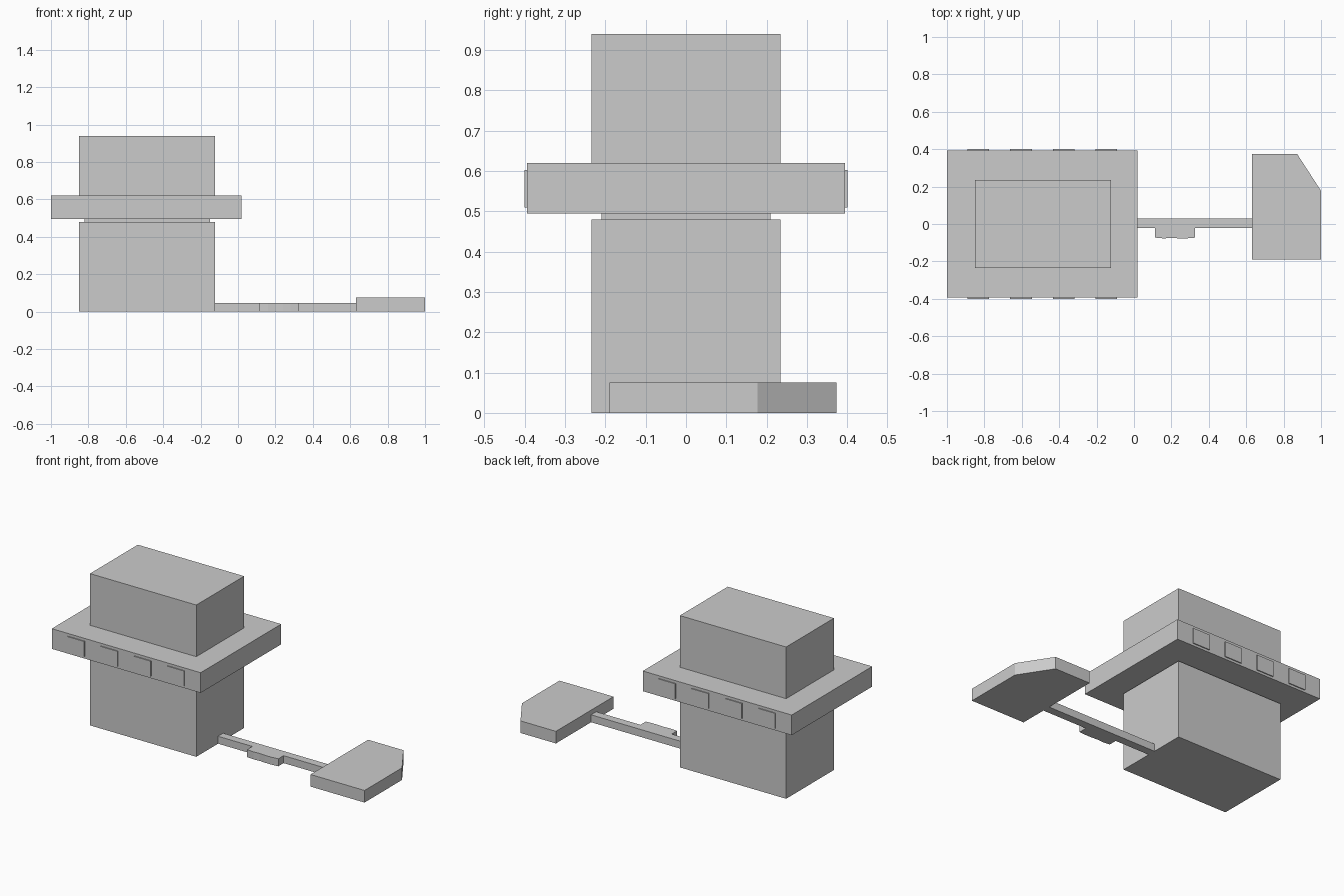
import bpy, bmesh

if "Cube" in bpy.data.objects:
    bpy.data.objects.remove(bpy.data.objects["Cube"])


def prism(name, outline, z0, z1):
    """Extrude a plan-view outline (counter-clockwise) from z0 to z1."""
    bm = bmesh.new()
    base = bm.faces.new([bm.verts.new((x, y, z0)) for x, y in outline])
    top = bmesh.ops.extrude_face_region(bm, geom=[base])["geom"]
    bmesh.ops.translate(bm, vec=(0, 0, z1 - z0),
                        verts=[v for v in top if isinstance(v, bmesh.types.BMVert)])
    bmesh.ops.recalc_face_normals(bm, faces=bm.faces)
    mesh = bpy.data.meshes.new(name)
    bm.to_mesh(mesh)
    bm.free()
    obj = bpy.data.objects.new(name, mesh)
    bpy.context.collection.objects.link(obj)
    return obj


def box(name, x0, x1, y0, y1, z0, z1):
    return prism(name, [(x0, y0), (x1, y0), (x1, y1), (x0, y1)], z0, z1)


# Main building: lower block, recessed neck, wide deck, upper block
box("lower_block", -0.85, -0.122, -0.234, 0.234, 0, 0.48)
box("neck", -0.82, -0.15, -0.21, 0.21, 0.48, 0.495)
box("deck", -1.0, 0.02, -0.394, 0.394, 0.495, 0.62)
box("upper_block", -0.85, -0.122, -0.234, 0.234, 0.62, 0.94)

# Shallow window panels along both long sides of the deck
for i in range(4):
    x = -0.89 + i * 0.228
    for side, y0, y1 in (("front", -0.4, -0.394), ("back", 0.394, 0.4)):
        box(f"window_{side}_{i + 1}", x, x + 0.116, y0, y1, 0.509, 0.603)

# Walkway with a small step beside it
box("walkway", -0.122, 0.63, -0.021, 0.029, 0, 0.046)
prism("walkway_step", [(0.113, -0.021), (0.113, -0.073), (0.16, -0.077), (0.2, -0.074),
                       (0.24, -0.077), (0.28, -0.077), (0.327, -0.073), (0.327, -0.021)],
      0, 0.046)

# End platform with a clipped corner
prism("platform", [(0.63, -0.19), (1.0, -0.19), (1.0, 0.177), (0.873, 0.373), (0.63, 0.373)],
      0, 0.075)
